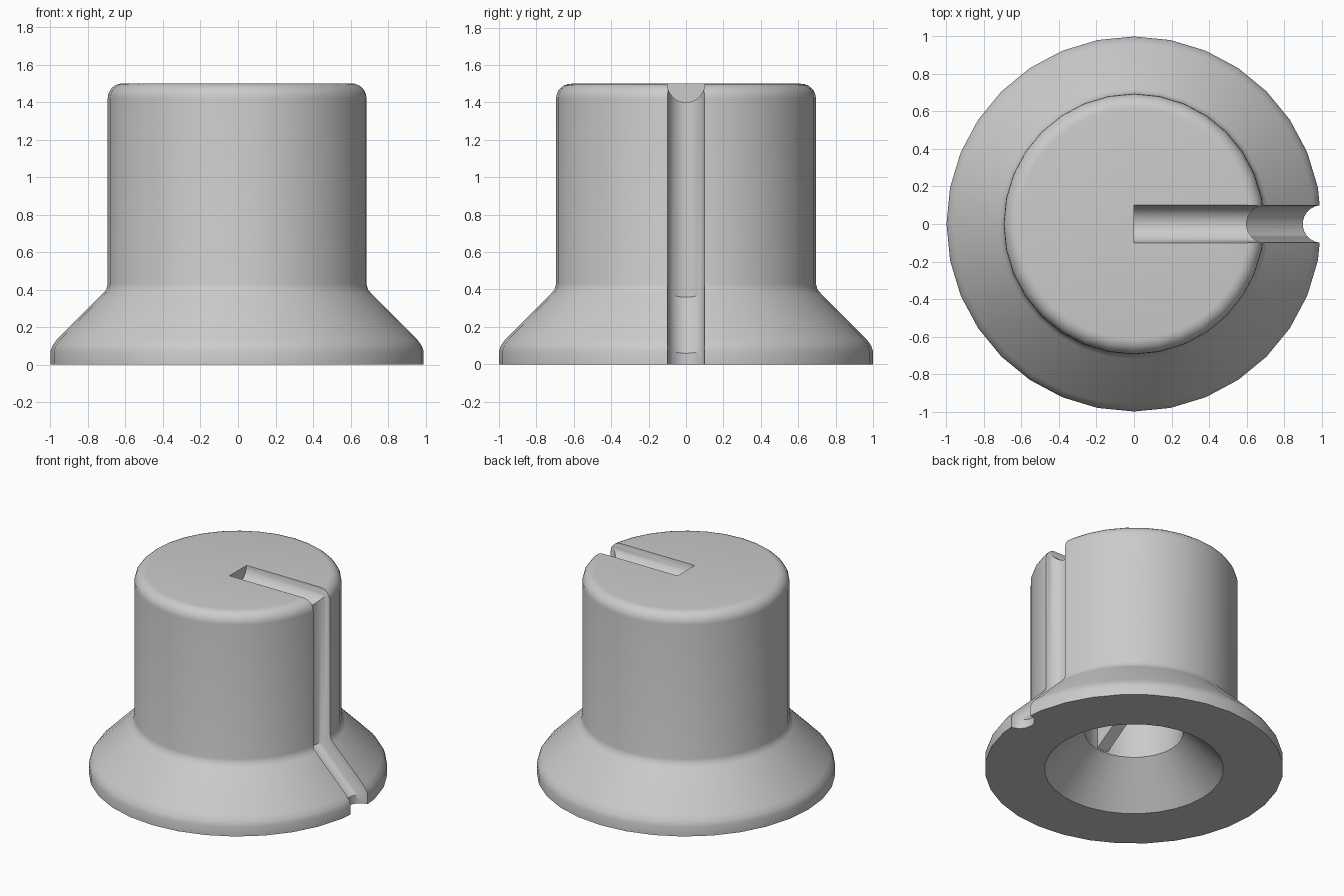
import bpy, bmesh, math
from mathutils import Vector

cube = bpy.data.objects.get("Cube")
if cube:
    bpy.data.objects.remove(cube, do_unlink=True)

SEGMENTS = 32
GROOVE_R = 0.1


def make_material(name, value):
    mat = bpy.data.materials.new(name)
    mat.use_nodes = True
    colour = (value, value, value, 1)
    mat.diffuse_color = colour
    mat.node_tree.nodes["Principled BSDF"].inputs["Base Color"].default_value = colour
    return mat


grey = make_material("light grey", 0.6)


def make_object(name, bm):
    bmesh.ops.recalc_face_normals(bm, faces=bm.faces)
    mesh = bpy.data.meshes.new(name)
    bm.to_mesh(mesh)
    bm.free()
    mesh.materials.append(grey)
    obj = bpy.data.objects.new(name, mesh)
    bpy.context.collection.objects.link(obj)
    return obj


def select_only(obj):
    bpy.ops.object.select_all(action='DESELECT')
    obj.select_set(True)
    bpy.context.view_layer.objects.active = obj


def lathe(name, profile):
    bm = bmesh.new()
    verts = [bm.verts.new((r, 0, z)) for r, z in profile]
    edges = [bm.edges.new(pair) for pair in zip(verts, verts[1:])]
    bmesh.ops.spin(bm, geom=verts + edges, cent=(0, 0, 0), axis=(0, 0, 1),
                   angle=math.tau, steps=SEGMENTS, use_duplicate=False)
    bmesh.ops.remove_doubles(bm, verts=bm.verts, dist=0.0001)
    return make_object(name, bm)


def round_sweep(name, path, radius, sides=32):
    """Round bar along a path in the xz plane, with mitred corners."""
    points = [Vector((x, 0, z)) for x, z in path]
    normals = []
    for a, b in zip(points, points[1:]):
        d = (b - a).normalized()
        normals.append(Vector((-d.z, 0, d.x)))
    bm = bmesh.new()
    rings = []
    for i, p in enumerate(points):
        n1, n2 = normals[max(i - 1, 0)], normals[min(i, len(normals) - 1)]
        mitre = (n1 + n2) / (1 + n1.dot(n2))
        ring = []
        for k in range(sides):
            a = math.tau * k / sides
            side = Vector((0, math.sin(a), 0))
            ring.append(bm.verts.new(p + radius * (mitre * math.cos(a) + side)))
        rings.append(ring)
    for r1, r2 in zip(rings, rings[1:]):
        for k in range(sides):
            j = (k + 1) % sides
            bm.faces.new((r1[k], r1[j], r2[j], r2[k]))
    bm.faces.new(rings[0])
    bm.faces.new(rings[-1])
    return make_object(name, bm)


# Knob body: shaft bore, flared skirt, straight grip and rounded top edge
bore = [(0, 1.2), (0.33, 1.2), (0.33, 0.28), (0.6, 0)]
skirt = [(1, 0), (1, 0.07), (0.99, 0.1), (0.965, 0.135),
         (0.72, 0.38), (0.703, 0.4), (0.695, 0.43)]
fillet = 0.08
top_edge = [(0.695 - fillet + fillet * math.cos(a), 1.5 - fillet + fillet * math.sin(a))
            for a in (math.pi / 2 * i / 6 for i in range(7))]
knob = lathe("knob_body", bore + skirt + top_edge + [(0, 1.5)])

# Pointer groove running from the top centre down the grip and skirt
cutter = round_sweep("groove_cutter",
                     [(0, 1.5), (0.7, 1.5), (0.7, 0.4), (1, 0.1), (1, -0.1)], GROOVE_R)
cutter.hide_render = True
cut = knob.modifiers.new("groove", 'BOOLEAN')
cut.operation = 'DIFFERENCE'
cut.solver = 'EXACT'
cut.object = cutter
select_only(knob)
bpy.ops.object.modifier_apply(modifier=cut.name)
bpy.data.objects.remove(cutter, do_unlink=True)
bpy.ops.object.shade_smooth_by_angle(angle=math.radians(30))

# Thin key blade across the bore, with a sloped lead-in
bm = bmesh.new()
outline = [(-0.335, 0.285), (0, 0.5), (0.335, 0.285), (0.335, 1.21), (-0.335, 1.21)]
face = bm.faces.new([bm.verts.new((-0.045, y, z)) for y, z in outline])
extruded = bmesh.ops.extrude_face_region(bm, geom=[face], use_keep_orig=True)
bmesh.ops.translate(bm, vec=(0.09, 0, 0),
                    verts=[v for v in extruded["geom"] if isinstance(v, bmesh.types.BMVert)])
make_object("shaft_key", bm)
